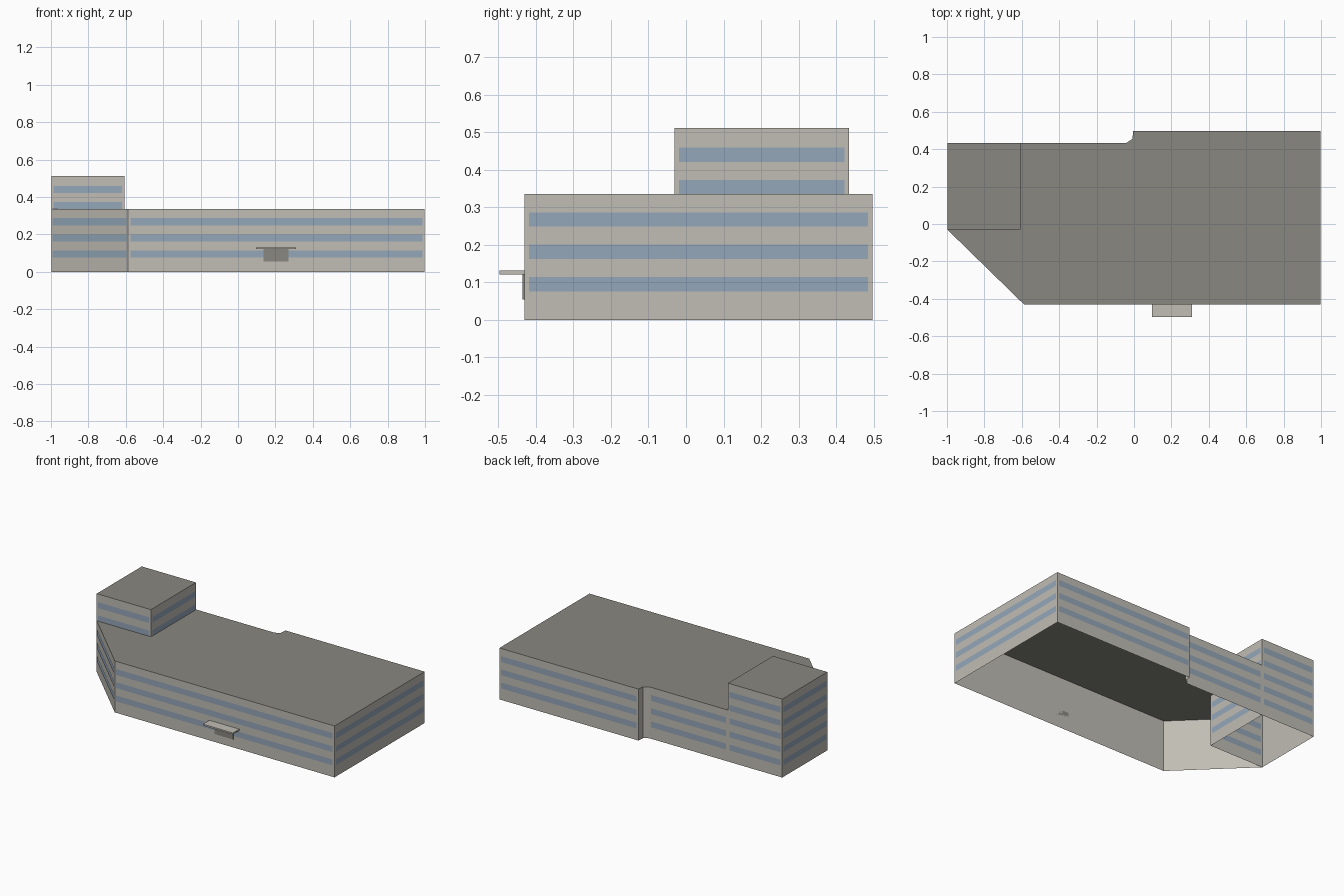
import bpy
from mathutils import Vector

cube = bpy.data.objects.get("Cube")
if cube:
    bpy.data.objects.remove(cube, do_unlink=True)


def material(name, rgb):
    m = bpy.data.materials.new(name)
    m.use_nodes = True
    m.diffuse_color = (*rgb, 1)
    m.node_tree.nodes["Principled BSDF"].inputs["Base Color"].default_value = (*rgb, 1)
    return m


CONCRETE = material("pale_concrete", (0.53, 0.51, 0.46))
ROOF = material("dark_roof", (0.25, 0.245, 0.215))
GLASS = material("blue_glass", (0.30, 0.39, 0.49))


def mesh_object(name, verts, faces, mats, slots=None):
    me = bpy.data.meshes.new(name)
    me.from_pydata(verts, [], faces)
    for m in mats:
        me.materials.append(m)
    for poly, slot in zip(me.polygons, slots or [0] * len(faces)):
        poly.material_index = slot
    ob = bpy.data.objects.new(name, me)
    bpy.context.collection.objects.link(ob)
    return ob


def shell(name, outline, height, open_sides=()):
    """Extruded outline with a roof and no floor; listed sides get no wall."""
    n = len(outline)
    verts = [(x, y, z) for z in (0, height) for x, y in outline]
    faces = [(i, (i + 1) % n, (i + 1) % n + n, i + n)
             for i in range(n) if i not in open_sides]
    slots = [0] * len(faces) + [1]
    faces.append(tuple(range(n, 2 * n)))
    return mesh_object(name, verts, faces, [CONCRETE, ROOF], slots)


def window_bands(name, start, end, floors, offset=0.002, inset=0.012):
    """One glass strip per floor, just off the wall from start to end."""
    a, b = Vector(start), Vector(end)
    d = (b - a).normalized()
    out = Vector((d.y, -d.x)) * offset
    a, b = a + d * inset + out, b - d * inset + out
    verts, faces = [], []
    for floor in range(floors):
        z = 0.076 + 0.0862 * floor
        k = len(verts)
        verts += [(*a, z), (*b, z), (*b, z + 0.038), (*a, z + 0.038)]
        faces.append((k, k + 1, k + 2, k + 3))
    mesh_object(name, verts, faces, [GLASS])


def box(name, low, high, mat):
    verts = [(x, y, z) for z in (low[2], high[2])
             for x, y in ((low[0], low[1]), (high[0], low[1]),
                          (high[0], high[1]), (low[0], high[1]))]
    faces = [(3, 2, 1, 0), (4, 5, 6, 7)]
    faces += [(i, (i + 1) % 4, (i + 1) % 4 + 4, i + 4) for i in range(4)]
    mesh_object(name, verts, faces, [mat])


# Main block: chamfered front corner, stepped back wall, tower corner cut out
E, F, B, T = 0.998, -0.431, 0.497, 0.434
TX, TY = -0.607, -0.03
main = [(-E, TY), (-0.587, F), (E, F), (E, B), (-0.005, B),
        (-0.008, 0.455), (-0.04, T), (TX, T), (TX, TY)]
shell("main_block", main, 0.335, open_sides=(7, 8))
for side, label in ((0, "chamfer"), (1, "front"), (2, "left"),
                    (3, "back"), (6, "rear_recess")):
    window_bands(label + "_windows", main[side], main[side + 1], 3)

# Corner tower running down to the ground
tower = [(-E, TY), (TX, TY), (TX, T), (-E, T)]
shell("tower", tower, 0.511)
for side, label in enumerate(("front", "left", "back", "right")):
    window_bands("tower_" + label + "_windows", tower[side], tower[(side + 1) % 4], 5)
window_bands("tower_front_inner_windows", tower[1], tower[0], 5)

# Entrance door and canopy
box("entrance_door", (0.136, F - 0.005, 0.054), (0.27, F, 0.121), ROOF)
box("entrance_canopy", (0.095, -0.497, 0.121), (0.311, F, 0.131), CONCRETE)
